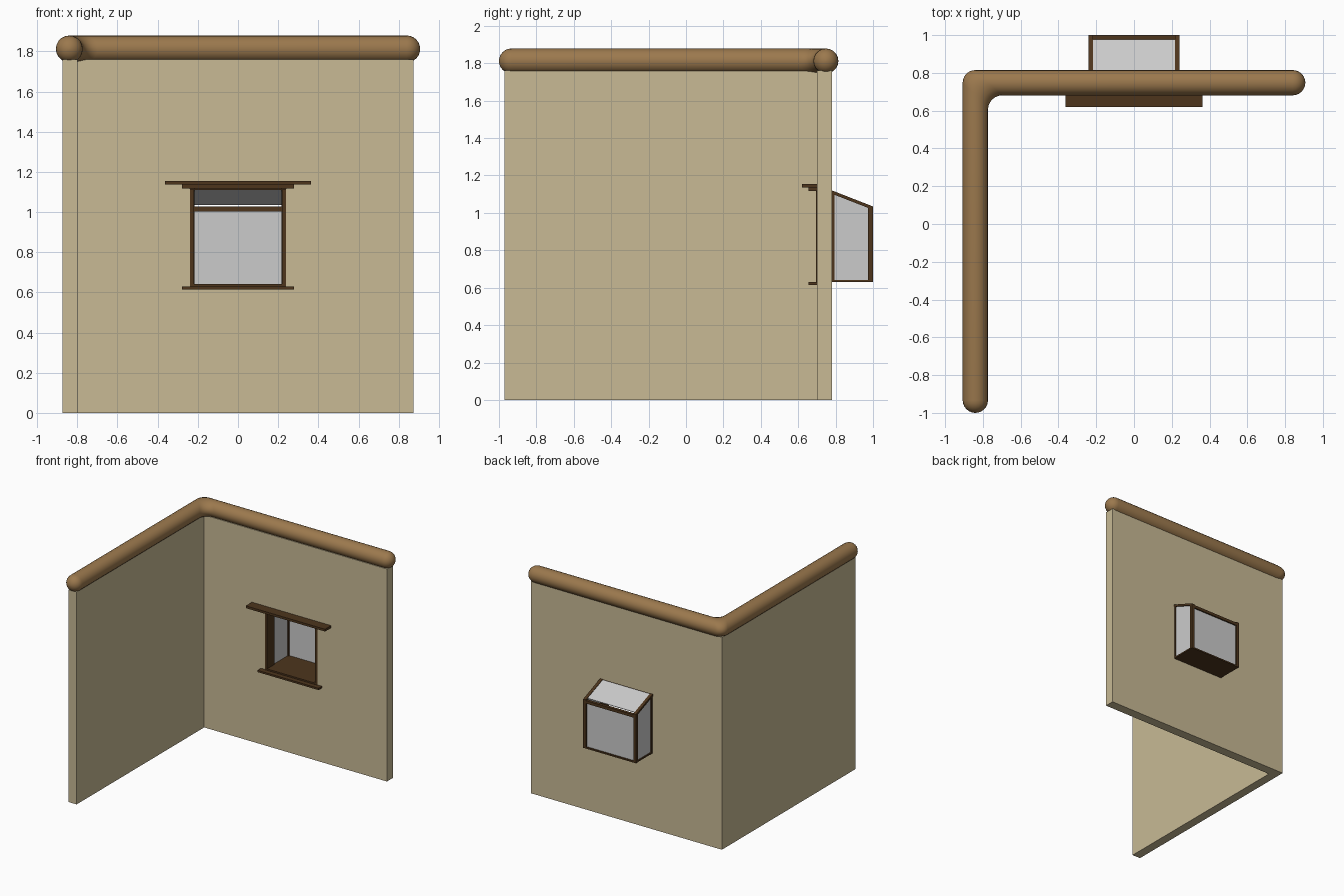
import bpy, bmesh
from math import sin, cos, pi
from mathutils import Vector

if "Cube" in bpy.data.objects:
    bpy.data.objects.remove(bpy.data.objects["Cube"])


def material(name, rgb):
    m = bpy.data.materials.new(name)
    m.diffuse_color = (*rgb, 1)
    m.use_nodes = True
    m.node_tree.nodes["Principled BSDF"].inputs["Base Color"].default_value = m.diffuse_color
    return m


PLASTER = material("plaster", (0.58, 0.49, 0.30))
LOG = material("log_wood", (0.33, 0.19, 0.075))
WOOD = material("dark_wood", (0.075, 0.036, 0.012))


def finish(name, bm, mat):
    bmesh.ops.recalc_face_normals(bm, faces=bm.faces)
    me = bpy.data.meshes.new(name)
    bm.to_mesh(me)
    bm.free()
    ob = bpy.data.objects.new(name, me)
    bpy.context.collection.objects.link(ob)
    if mat:
        me.materials.append(mat)
    return ob


def extrude(name, pts, offset, mat):
    """Closed 3D outline pushed along an offset vector."""
    bm = bmesh.new()
    face = bm.faces.new([bm.verts.new(p) for p in pts])
    res = bmesh.ops.extrude_face_region(bm, geom=[face])
    vs = [v for v in res["geom"] if isinstance(v, bmesh.types.BMVert)]
    bmesh.ops.translate(bm, verts=vs, vec=offset)
    if face.is_valid and not any(len(e.link_faces) == 2 for e in face.edges):
        bm.faces.new([v for v in face.verts])
    return finish(name, bm, mat)


def prism(name, yz, x0, x1, mat):
    return extrude(name, [(x0, y, z) for y, z in yz], (x1 - x0, 0, 0), mat)


def box(name, x0, x1, y0, y1, z0, z1, mat):
    return prism(name, [(y0, z0), (y1, z0), (y1, z1), (y0, z1)], x0, x1, mat)


# L-shaped wall with a window opening
plan = [(-.875, -.97), (-.80, -.97), (-.80, .70), (.875, .70), (.875, .78), (-.875, .78)]
wall = extrude("wall", [(x, y, 0) for x, y in plan], (0, 0, 1.76), PLASTER)
cutter = box("opening_cutter", -.24, .24, .6, .9, .63, 1.12, None)
cutter.hide_render = True
mod = wall.modifiers.new("opening", 'BOOLEAN')
mod.operation, mod.object, mod.solver = 'DIFFERENCE', cutter, 'EXACT'
bpy.context.view_layer.objects.active = wall
bpy.ops.object.modifier_apply(modifier=mod.name)
bpy.data.objects.remove(cutter)

# Round log coping: one sweep with domed ends and a blended corner
R, ZC, SIDES = .067, 1.812, 20
rings = []  # (inner point, outer point, half height)


def dome(c, along, out, angles):
    for a in angles:
        m = Vector(c) + Vector(along) * R * sin(a)
        w = Vector(out) * R * cos(a)
        rings.append((m - w, m + w, R * cos(a)))


steps = [i * pi / 12 for i in range(6)] + [pi / 2 - .05]
dome((-.84, -.933), (0, -1), (-1, 0), reversed(steps))
for i in range(7):
    t = i * pi / 12
    d = Vector((-cos(t), sin(t)))
    rings.append((Vector((-.698, .606)) + d * .075, Vector((-.84, .748)) + d * R, R))
dome((.84, .748), (1, 0), (0, 1), steps)

bm = bmesh.new()
loops = []
for inner, outer, h in rings:
    mid, half = (inner + outer) / 2, (outer - inner) / 2
    loop = []
    for k in range(SIDES):
        a = 2 * pi * k / SIDES
        p = mid + half * cos(a)
        loop.append(bm.verts.new((p.x, p.y, ZC + h * sin(a))))
    loops.append(loop)
for a, b in zip(loops, loops[1:]):
    for k in range(SIDES):
        n = (k + 1) % SIDES
        bm.faces.new((a[k], a[n], b[n], b[k]))
bm.faces.new(loops[0])
bm.faces.new(loops[-1])
log = finish("log_coping", bm, LOG)
log.select_set(True)
bpy.context.view_layer.objects.active = log
bpy.ops.object.shade_smooth_by_angle(angle=.7)

# Inside trim: sill and stepped lintel
box("sill", -.28, .28, .655, .70, .615, .63, WOOD)
box("lintel_lower", -.28, .28, .655, .70, 1.118, 1.136, WOOD)
box("lintel_upper", -.363, .363, .62, .70, 1.136, 1.155, WOOD)

# Bay floor and the head lining through the wall
box("bay_floor", -.24, .24, .695, 1.0, .63, .642, WOOD)
box("head_lining", -.22, .22, .695, .78, 1.11, 1.12, WOOD)


def roof(y):
    return 1.12 - (y - .78) * .39


# Bay sides: jamb, corner post, sloping rail and side pane
for s, side in ((-1, "left"), (1, "right")):
    box("jamb_" + side, s * .24, s * .22, .695, .793, .642, 1.114, WOOD)
    box("corner_post_" + side, s * .242, s * .217, .973, 1.0, .63, roof(1.0), WOOD)
    prism("sloping_rail_" + side,
          [(.78, roof(.78)), (1.0, roof(1.0)), (1.0, roof(1.0) - .018), (.78, roof(.78) - .018)],
          s * .242, s * .217, WOOD)
    prism("side_pane_" + side,
          [(.785, .642), (.98, .642), (.98, roof(.98) - .01), (.785, roof(.785) - .01)],
          s * .232, s * .228, None)

# Outer crossbar with the front and roof panes
box("front_crossbar", -.22, .22, .975, 1.0, 1.003, 1.027, WOOD)
box("front_pane", -.22, .22, .985, .989, .642, 1.005, None)
prism("roof_pane", [(.78, roof(.78) - .004), (.978, roof(.978) - .004),
                    (.978, roof(.978) - .008), (.78, roof(.78) - .008)], -.22, .22, None)
